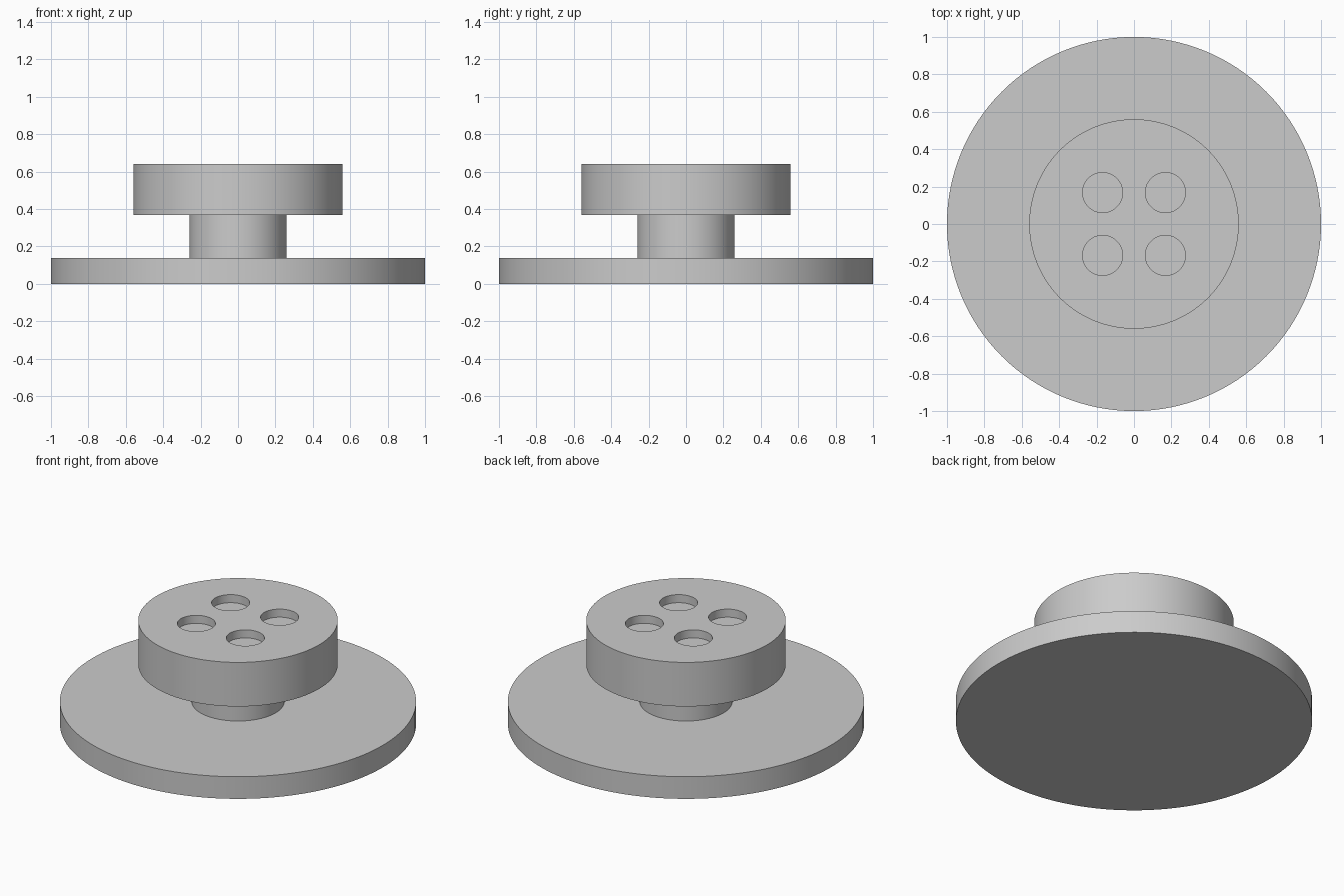
import bpy

SEGMENTS = 128
cube = bpy.data.objects.get("Cube")
if cube:
    bpy.data.objects.remove(cube, do_unlink=True)

grey = bpy.data.materials.new("plain grey")
grey.use_nodes = True
grey.diffuse_color = (0.6, 0.6, 0.6, 1)
grey.node_tree.nodes["Principled BSDF"].inputs["Base Color"].default_value = (0.6, 0.6, 0.6, 1)


def disc(name, radius, bottom, top, x=0, y=0, segments=SEGMENTS):
    """Upright cylinder between two heights."""
    bpy.ops.mesh.primitive_cylinder_add(
        vertices=segments, radius=radius, depth=top - bottom,
        location=(x, y, (bottom + top) / 2))
    obj = bpy.context.object
    obj.name = name
    obj.data.materials.append(grey)
    return obj


# Stacked round parts
base = disc("base_plate", 1.0, 0, 0.137)
stem = disc("stem", 0.26, 0.137, 0.367)
cap = disc("cap", 0.56, 0.367, 0.64)

# Four shallow round recesses in the cap
cutters = []
for x in (-0.168, 0.168):
    for y in (-0.168, 0.168):
        cutter = disc("recess_cutter", 0.107, 0.59, 0.74, x, y, 64)
        cutter.hide_render = True
        cutters.append(cutter)
        cut = cap.modifiers.new("recess", 'BOOLEAN')
        cut.operation = 'DIFFERENCE'
        cut.solver = 'EXACT'
        cut.object = cutter

# Apply the cuts and remove the cutters
bpy.ops.object.select_all(action='DESELECT')
bpy.context.view_layer.objects.active = cap
cap.select_set(True)
for modifier in list(cap.modifiers):
    bpy.ops.object.modifier_apply(modifier=modifier.name)
for cutter in cutters:
    bpy.data.objects.remove(cutter, do_unlink=True)

# Smooth walls with sharp rims
for part in (base, stem, cap):
    part.select_set(True)
bpy.ops.object.shade_smooth_by_angle()
